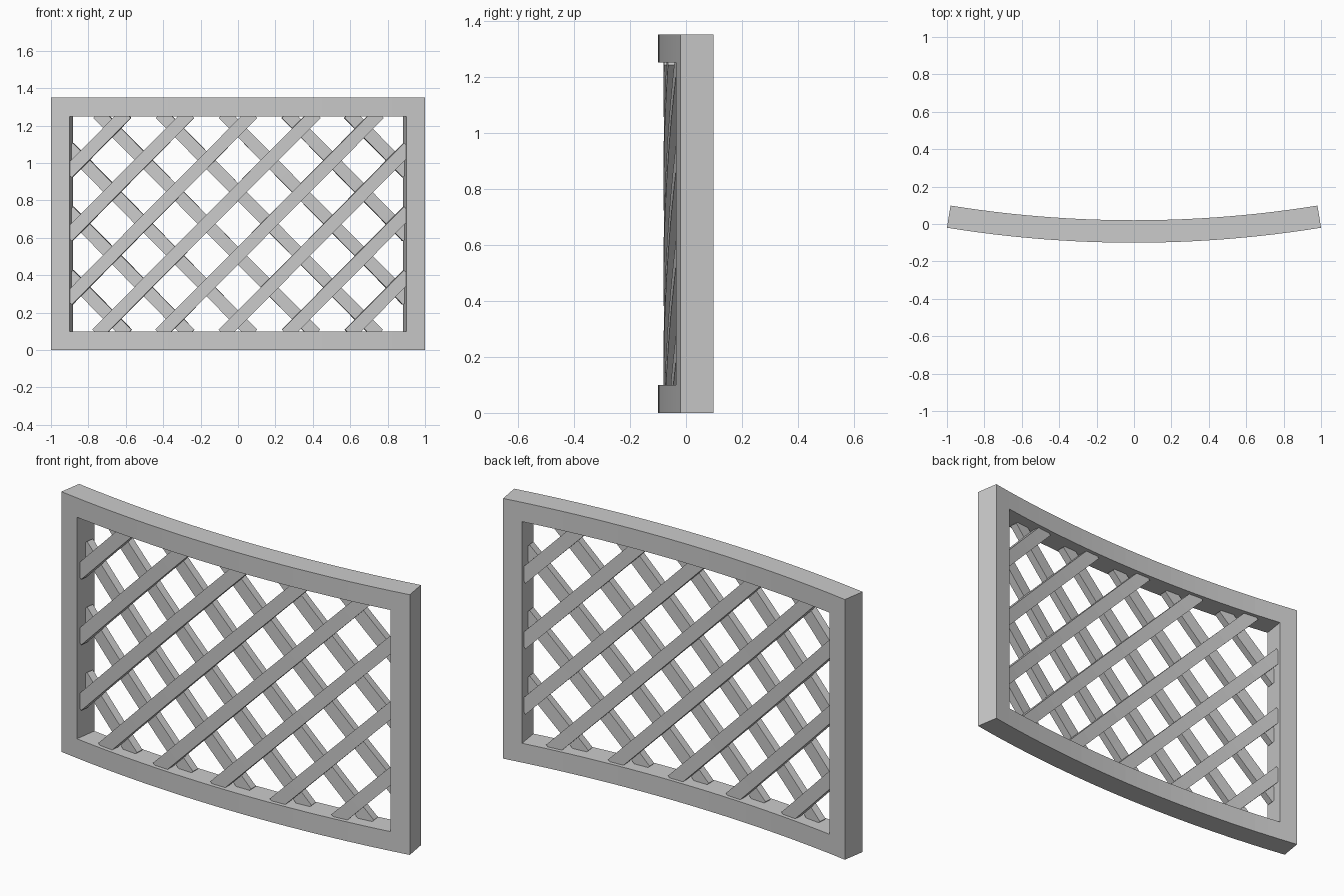
import bpy, bmesh, math

if "Cube" in bpy.data.objects:
    bpy.data.objects.remove(bpy.data.objects["Cube"])

R = 6.29            # radius of the front arc
CY = R - 0.10       # arc centre in y
U_OUT = R * math.asin(1 / R)   # half width measured along the arc
U_IN = 0.903        # half width of the opening
H, BORDER, DEPTH = 1.35, 0.10, 0.12
MID, HALF = H / 2, H / 2 - BORDER

grey = bpy.data.materials.new("plain_grey")
grey.diffuse_color = (0.6, 0.6, 0.6, 1)
grey.use_nodes = True
grey.node_tree.nodes["Principled BSDF"].inputs["Base Color"].default_value = grey.diffuse_color


def bend(u, d, z):
    """Map arc length u, depth d behind the front face, height z to space."""
    a = u / R
    return ((R - d) * math.sin(a), CY - (R - d) * math.cos(a), z)


def make_curved(name, quads, d0, d1):
    """Thicken flat (u, z) quads from depth d0 to d1 and bend the result."""
    bm = bmesh.new()
    cache = {}

    def vert(p):
        key = (round(p[0], 5), round(p[1], 5))
        if key not in cache:
            cache[key] = bm.verts.new((p[0], d0, p[1]))
        return cache[key]

    for q in quads:
        bm.faces.new([vert(p) for p in q])
    ext = bmesh.ops.extrude_face_region(bm, geom=bm.faces[:], use_keep_orig=True)
    for g in ext["geom"]:
        if isinstance(g, bmesh.types.BMVert):
            g.co.y = d1
    for v in bm.verts:
        v.co = bend(v.co.x, v.co.y, v.co.z)
    bmesh.ops.recalc_face_normals(bm, faces=bm.faces[:])
    me = bpy.data.meshes.new(name)
    bm.to_mesh(me)
    bm.free()
    me.materials.append(grey)
    ob = bpy.data.objects.new(name, me)
    bpy.context.collection.objects.link(ob)
    return ob


# Frame: grid of cells with the opening left out
N = 24
us = [-U_OUT] + [-U_IN + 2 * U_IN * i / N for i in range(N + 1)] + [U_OUT]
zs = [0, BORDER, H - BORDER, H]
cells = []
for i in range(len(us) - 1):
    for j in range(3):
        if j == 1 and 0 < i < len(us) - 2:
            continue
        cells.append([(us[i], zs[j]), (us[i + 1], zs[j]),
                      (us[i + 1], zs[j + 1]), (us[i], zs[j + 1])])
make_curved("frame", cells, 0, DEPTH)


# Lattice slats: square-cut strips at 45 degrees, tucked slightly into the frame
def slat(name, c, side, d0, d1, half_w=0.024, tuck=0.015, n=12):
    t0 = max(-HALF, -U_IN - c) - tuck
    t1 = min(HALF, U_IN - c) + tuck
    pts = []
    for i in range(n + 1):
        t = t0 + (t1 - t0) * i / n
        pts.append(((side * (c + t - half_w), MID + t + half_w),
                    (side * (c + t + half_w), MID + t - half_w)))
    quads = [[a[0], a[1], b[1], b[0]] for a, b in zip(pts, pts[1:])]
    make_curved(name, quads, d0, d1)


for k in range(8):
    c = 0.34 * (k - 3.5)
    slat(f"front_slat_{k + 1}", c, 1, 0.02, 0.06)
    slat(f"back_slat_{k + 1}", c, -1, 0.06, 0.10)
